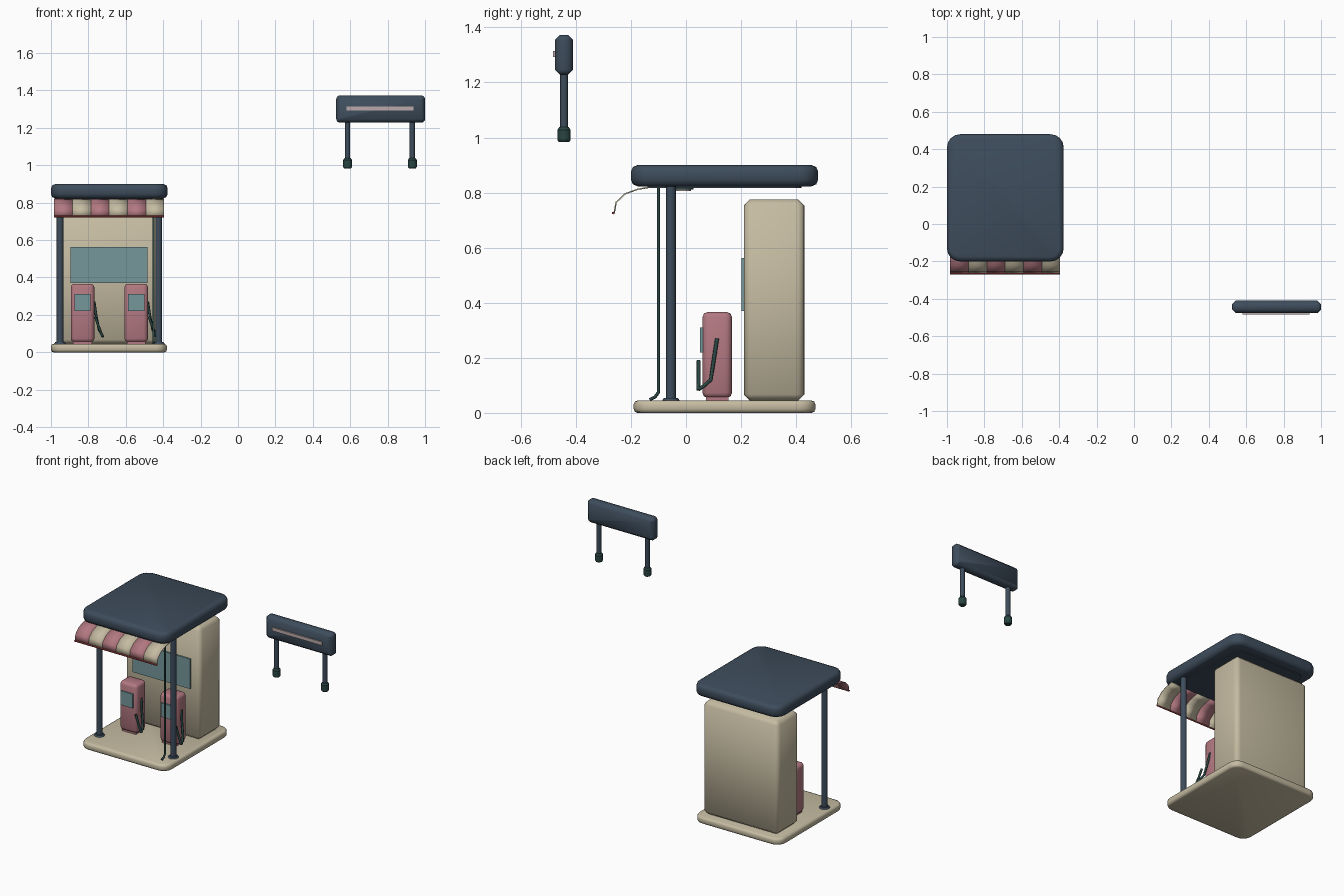
import bpy, bmesh, math
from mathutils import Vector

cube = bpy.data.objects.get("Cube")
if cube:
    bpy.data.objects.remove(cube, do_unlink=True)


def material(name, r, g, b):
    m = bpy.data.materials.new(name)
    m.use_nodes = True
    m.diffuse_color = (r, g, b, 1)
    m.node_tree.nodes["Principled BSDF"].inputs["Base Color"].default_value = (r, g, b, 1)
    return m


navy = material("navy", .047, .072, .105)
cream = material("cream", .56, .50, .36)
pink = material("dusty pink", .45, .19, .22)
glass = material("teal glass", .18, .31, .33)
green = material("dark green", .022, .06, .055)
red = material("red trim", .36, .05, .05)
pale = material("pale rose", .50, .40, .40)


def finish(name, bm, mats, angle=60):
    bmesh.ops.recalc_face_normals(bm, faces=bm.faces[:])
    mesh = bpy.data.meshes.new(name)
    bm.to_mesh(mesh)
    bm.free()
    for m in mats:
        mesh.materials.append(m)
    ob = bpy.data.objects.new(name, mesh)
    bpy.context.collection.objects.link(ob)
    bpy.ops.object.select_all(action='DESELECT')
    ob.select_set(True)
    bpy.context.view_layer.objects.active = ob
    bpy.ops.object.shade_smooth_by_angle(angle=math.radians(angle))
    return ob


def box(name, lo, hi, mat, corner=0, edge=0, steps=1, axis=2):
    """Box from lo to hi; corners round the edges along axis, edge chamfers the rims."""
    bm = bmesh.new()
    bmesh.ops.create_cube(bm, size=1)
    for v in bm.verts:
        v.co = Vector([(l + h) / 2 + c * (h - l) for l, h, c in zip(lo, hi, v.co)])
    if corner:
        along = [e for e in bm.edges if abs((e.verts[0].co - e.verts[1].co).normalized()[axis]) > .9]
        bmesh.ops.bevel(bm, geom=along, offset=corner, segments=4, profile=.5, affect='EDGES')
    if edge:
        bm.normal_update()
        rims = [e for e in bm.edges
                if any(abs(f.normal[axis]) > .9 for f in e.link_faces)]
        bmesh.ops.bevel(bm, geom=rims, offset=edge, segments=steps, profile=.5, affect='EDGES')
    return finish(name, bm, [mat])


def rod(name, x, y, z0, z1, radius, mat, sides=16, top=None):
    bm = bmesh.new()
    bmesh.ops.create_cone(bm, cap_ends=True, segments=sides, radius1=radius,
                          radius2=radius if top is None else top, depth=z1 - z0)
    bmesh.ops.translate(bm, verts=bm.verts, vec=(x, y, (z0 + z1) / 2))
    return finish(name, bm, [mat], 35)


def tube(name, points, radius, mat):
    curve = bpy.data.curves.new(name, 'CURVE')
    curve.dimensions = '3D'
    curve.bevel_depth = radius
    curve.bevel_resolution = 2
    curve.use_fill_caps = True
    spline = curve.splines.new('POLY')
    spline.points.add(len(points) - 1)
    for p, co in zip(spline.points, points):
        p.co = (*co, 1)
    curve.materials.append(mat)
    ob = bpy.data.objects.new(name, curve)
    bpy.context.collection.objects.link(ob)


MID = -.6875  # centre line of the station

# Platform, kiosk and roof
box("platform", (-1, -.19, 0), (-.38, .47, .045), cream, .06, .014, 2)
box("kiosk", (-.955, .21, .045), (-.42, .43, .775), cream, .03, .022)
box("kiosk_window", (-.895, .201, .37), (-.483, .211, .563), glass)
box("roof", (-1, -.2, .823), (-.376, .48, .9), navy, .07, .024, 2)
box("roof_underside", (-.94, -.14, .817), (-.436, .42, .825), navy, .04)

# Roof posts with floor flanges
for side, x in (("right", MID - .264), ("left", MID + .264)):
    rod(side + "_post", x, -.055, .045, .825, .018, navy)
    rod(side + "_post_flange", x, -.055, .044, .054, .032, navy, top=.026)

# Drain pipe beside the left post
tube("drain_pipe", [(-.452, -.1, .82), (-.452, -.1, .075), (-.452, -.112, .058), (-.452, -.132, .048)],
     .006, green)

# Ceiling lamp
rod("lamp_housing", MID, -.01, .811, .82, .038, green)
rod("lamp_lens", MID, -.01, .806, .812, .028, pale)

# Striped awning: a bent sheet with alternating colours
profile = [(-.13, .822), (-.175, .815), (-.222, .798), (-.256, .766), (-.263, .727)]
stripes, left, right = 6, -.983, -.395
bm = bmesh.new()
for i in range(stripes):
    x0 = left + (right - left) * i / stripes
    x1 = left + (right - left) * (i + 1) / stripes
    rows = [(bm.verts.new((x0, y, z)), bm.verts.new((x1, y, z))) for y, z in profile]
    for a, b in zip(rows, rows[1:]):
        bm.faces.new((a[0], a[1], b[1], b[0])).material_index = i % 2
awning = finish("awning", bm, [pink, cream], 40)
solid = awning.modifiers.new("thickness", 'SOLIDIFY')
solid.thickness = .005
tube("awning_trim", [(left, -.264, .726), (right, -.264, .726)], .005, red)

# Fuel pumps with screens and hoses
for side, x in (("right", -.831), ("left", -.544)):
    box(side + "_pump", (x - .063, .06, .055), (x + .063, .167, .366), pink, .025, .018, 2)
    box(side + "_pump_foot", (x - .05, .072, .044), (x + .05, .155, .06), pink)
    box(side + "_pump_screen", (x - .043, .051, .22), (x + .043, .061, .311), glass)
    tube(side + "_pump_hose", [(x + .062, .113, .27), (x + .072, .102, .2), (x + .088, .09, .12),
                               (x + .1, .068, .1), (x + .108, .045, .085)], .007, green)
    tube(side + "_pump_nozzle", [(x + .107, .045, .083), (x + .085, .046, .14),
                                 (x + .068, .046, .19)], .007, green)

# Separate sign standing on two legs
box("sign_board", (.525, -.476, 1.228), (1, -.41, 1.373), navy, .02, .018, 1, 1)
box("sign_strip", (.58, -.483, 1.292), (.938, -.474, 1.314), pale)
for side, x in (("right", .586), ("left", .932)):
    rod(side + "_sign_leg", x, -.443, 1.02, 1.24, .014, navy)
    rod(side + "_sign_foot", x, -.443, .992, 1.028, .024, green)
    rod(side + "_sign_foot_collar", x, -.443, 1.028, 1.038, .024, green, top=.017)
    rod(side + "_sign_foot_base", x, -.443, .984, .992, .019, green, top=.024)
